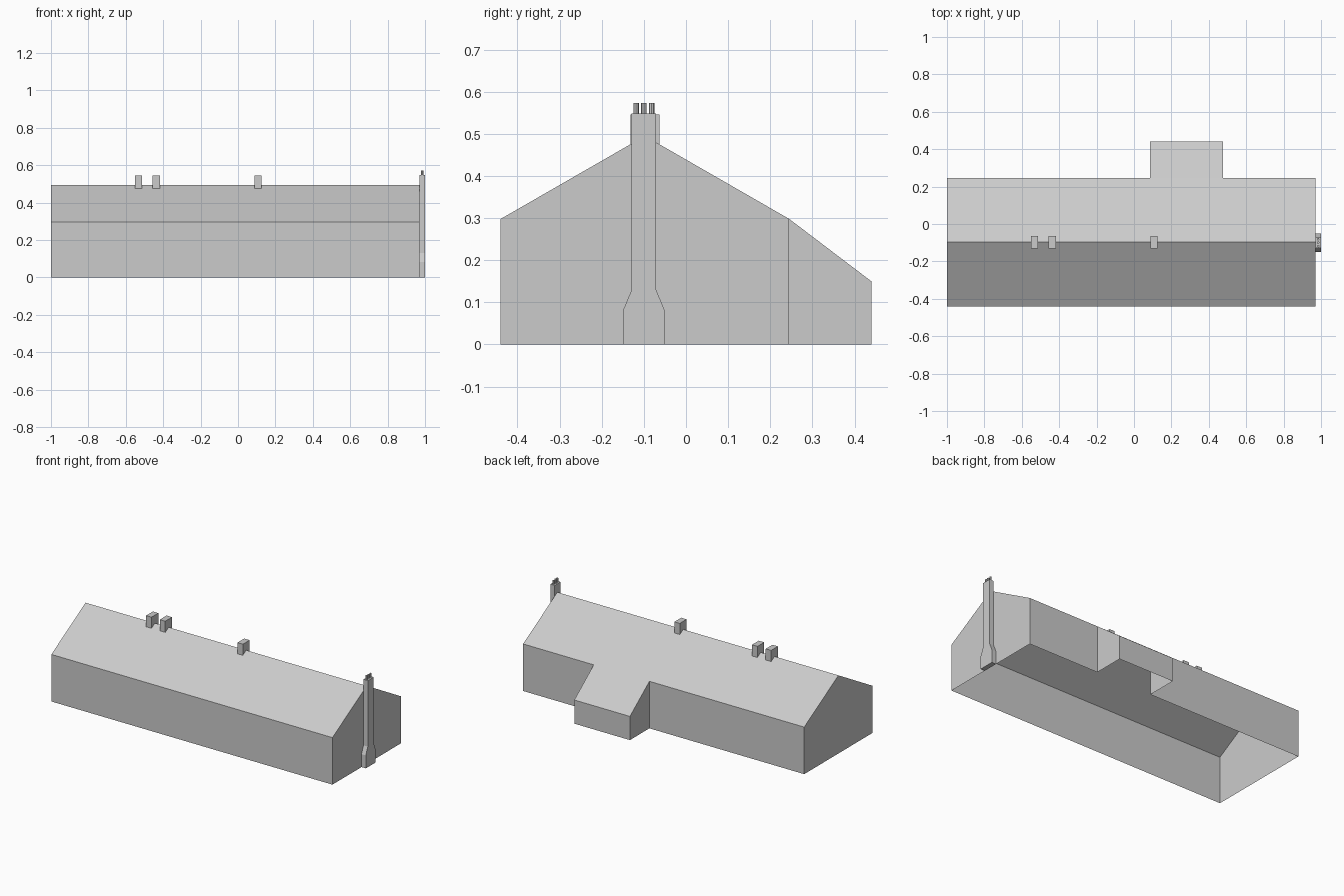
import bpy, bmesh

if "Cube" in bpy.data.objects:
    bpy.data.objects.remove(bpy.data.objects["Cube"])

mat = bpy.data.materials.new("light grey")
mat.diffuse_color = (0.6, 0.6, 0.6, 1)
mat.use_nodes = True
mat.node_tree.nodes["Principled BSDF"].inputs["Base Color"].default_value = mat.diffuse_color

# Key dimensions
LEFT, RIGHT = -1.0, 0.97
FRONT, RIDGE_Y, BACK, EXT_BACK = -0.44, -0.0975, 0.245, 0.44
EAVE, RIDGE_Z, EXT_EAVE = 0.298, 0.495, 0.15
EXT_L, EXT_R = 0.085, 0.475


def strip(bm, x0, x1, profile, extra=(), caps=True):
    """Sweep a (y, z) profile along x; end caps also take the extra points."""
    pts = list(profile) + list(extra)
    a = [bm.verts.new((x0, y, z)) for y, z in pts]
    b = [bm.verts.new((x1, y, z)) for y, z in pts]
    for i in range(len(profile) - 1):
        bm.faces.new((a[i], b[i], b[i + 1], a[i + 1]))
    if caps:
        bm.faces.new(a)
        bm.faces.new(b[::-1])


def finish(bm, name):
    bmesh.ops.remove_doubles(bm, verts=bm.verts[:], dist=1e-5)
    loose = [v for v in bm.verts if not v.link_faces]
    bmesh.ops.delete(bm, geom=loose, context='VERTS')
    mesh = bpy.data.meshes.new(name)
    bm.to_mesh(mesh)
    bm.free()
    mesh.materials.append(mat)
    obj = bpy.data.objects.new(name, mesh)
    bpy.context.collection.objects.link(obj)
    return obj


# House shell: main block, back wall either side of the lean-to, lean-to
bm = bmesh.new()
strip(bm, LEFT, RIGHT,
      [(FRONT, 0), (FRONT, EAVE), (RIDGE_Y, RIDGE_Z), (BACK, EAVE)], [(BACK, 0)])
for x0, x1 in ((LEFT, EXT_L), (EXT_R, RIGHT)):
    strip(bm, x0, x1, [(BACK, EAVE), (BACK, 0)], caps=False)
strip(bm, EXT_L, EXT_R,
      [(BACK, EAVE), (EXT_BACK, EXT_EAVE), (EXT_BACK, 0)], [(BACK, 0)])
finish(bm, "house_shell")

# Ridge chimneys, notched to sit on the roof
H = 0.034
foot = RIDGE_Z - H * (RIDGE_Z - EAVE) / (RIDGE_Y - FRONT)
for i, x in enumerate((-0.533, -0.437, 0.107)):
    bm = bmesh.new()
    y0, y1 = RIDGE_Y - H, RIDGE_Y + H
    strip(bm, x - 0.019, x + 0.019,
          [(y0, foot), (y0, 0.546), (y1, 0.546), (y1, foot)], [(RIDGE_Y, RIDGE_Z)])
    finish(bm, f"ridge_chimney_{i + 1}")

# Tall stack against the right gable, wider at the foot
bm = bmesh.new()
cy = -0.1
half = [(0.049, 0), (0.049, 0.082), (0.029, 0.13), (0.029, 0.548)]
prof = [(cy - w, z) for w, z in half] + [(cy + w, z) for w, z in half[::-1]]
strip(bm, RIGHT, 1.0, prof + prof[:1])
finish(bm, "gable_chimney_stack")

# Chimney pots
for i in (-1, 0, 1):
    bpy.ops.mesh.primitive_cylinder_add(
        vertices=8, radius=0.0065, depth=0.025,
        location=(0.985, cy + i * 0.0185, 0.5605))
    pot = bpy.context.object
    pot.name = f"chimney_pot_{i + 2}"
    pot.data.materials.append(mat)
